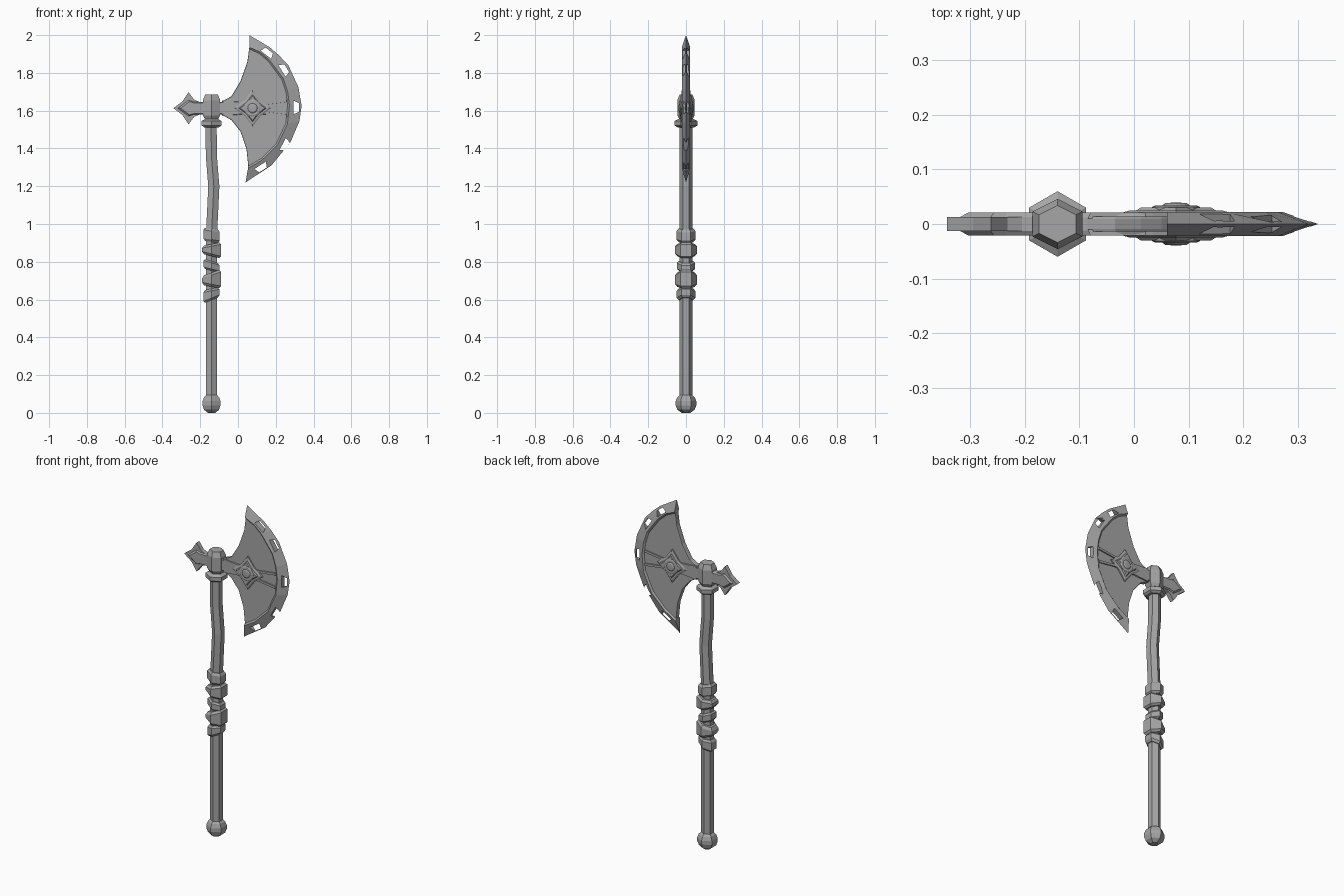
import bpy, bmesh, math
from mathutils import Vector

cube = bpy.data.objects.get("Cube")
if cube:
    bpy.data.objects.remove(cube)

steel = bpy.data.materials.new("plain_grey")
steel.use_nodes = True
GREY = (0.38, 0.38, 0.38, 1)
steel.diffuse_color = GREY
steel.node_tree.nodes["Principled BSDF"].inputs["Base Color"].default_value = GREY
HX, HEAD_Z = -0.14, 1.613       # handle axis, centre height of the head


def loft(name, rings):
    """Skin a list of equal-length rings and cap both ends."""
    bm = bmesh.new()
    rows = [[bm.verts.new(p) for p in ring] for ring in rings]
    n = len(rows[0])
    for a, b in zip(rows, rows[1:]):
        for i in range(n):
            j = (i + 1) % n
            bm.faces.new((a[i], a[j], b[j], b[i]))
    bm.faces.new(rows[0])
    bm.faces.new(rows[-1])
    bmesh.ops.recalc_face_normals(bm, faces=bm.faces)
    mesh = bpy.data.meshes.new(name)
    bm.to_mesh(mesh)
    bm.free()
    mesh.materials.append(steel)
    obj = bpy.data.objects.new(name, mesh)
    bpy.context.collection.objects.link(obj)
    return obj


def hex_ring(r, z, x=HX, tilt=0.0, sx=1.0):
    """Hexagon with corners on the y axis; tilt slopes it along x."""
    ring = []
    for k in range(6):
        a = math.radians(90 + 60 * k)
        dx = r * sx * math.cos(a)
        ring.append((x + dx, r * math.sin(a), z + tilt * dx))
    return ring


def plate(name, outline, levels):
    """Stack copies of an xz outline; levels are (y, scale about its centre)."""
    c = sum((Vector(p) for p in outline), Vector((0, 0))) / len(outline)
    rings = []
    for y, s in levels:
        pts = [c + (Vector(p) - c) * s for p in outline]
        rings.append([(p.x, y, p.y) for p in pts])
    return loft(name, rings)


def mirrored(half):
    """Complete an outline listed tip to tail as (x, height) about the head axis."""
    up = [(x, HEAD_Z + h) for x, h in half]
    down = [(x, HEAD_Z - h) for x, h in reversed(half) if h > 0]
    return up + down


# Handle with a slight bend
loft("handle", [hex_ring(0.034, z, x) for z, x in
                ((0.07, -0.14), (0.95, -0.14), (1.2, -0.128), (1.36, -0.141), (1.6, -0.143))])

# Pommel
loft("pommel", [hex_ring(r, z) for r, z in
                ((0.022, 0), (0.046, 0.017), (0.055, 0.04), (0.055, 0.062),
                 (0.046, 0.083), (0.03, 0.098))])

# Grip wraps: centre height, height, radius, lower and upper slope
wraps = [(0.94, 0.07, 0.05, -0.15, -0.15), (0.862, 0.064, 0.058, -0.25, 0.2),
         (0.778, 0.05, 0.048, -0.25, -0.3), (0.705, 0.075, 0.058, -0.2, 0.35),
         (0.627, 0.06, 0.049, 0.4, 0.2)]
for i, (z, h, r, lo, hi) in enumerate(wraps):
    loft(f"grip_wrap_{i + 1}", [
        hex_ring(r * 0.8, z - h / 2, tilt=lo), hex_ring(r, z - h * 0.32, tilt=lo),
        hex_ring(r, z + h * 0.32, tilt=hi), hex_ring(r * 0.8, z + h / 2, tilt=hi)])

# Collar under the head and the socket the head is mounted in
loft("collar", [hex_ring(r, z) for r, z in
                ((0.045, 1.512), (0.06, 1.522), (0.06, 1.545), (0.042, 1.555))])
loft("socket", [hex_ring(r, z, sx=1.15) for r, z in
                ((0.032, 1.55), (0.046, 1.575), (0.046, 1.655), (0.034, 1.685))])

# Rear spike: thin finned plate with a raised arrow and bar on it
fin = mirrored([(-0.342, 0), (-0.295, 0.035), (-0.262, 0.085), (-0.232, 0.045),
                (-0.2, 0.032), (HX, 0.032)])
plate("spike_fin", fin, [(-0.013, 1), (0.013, 1)])
arrow = mirrored([(-0.318, 0), (-0.262, 0.042), (-0.235, 0.034), (HX, 0.034)])
plate("spike_arrow", arrow, [(-0.021, 0.84), (-0.013, 1), (0.013, 1), (0.021, 0.84)])

# Neck between socket and blade
neck = mirrored([(HX, 0.03), (-0.08, 0.033), (-0.02, 0.037), (0.06, 0.03)])
plate("neck", neck, [(-0.021, 0.9), (-0.012, 1), (0.012, 1), (0.021, 0.9)])

# Blade: recessed panel and tapered cutting edge share the inner arc
inner = [(0.06, 1.936), (0.118, 1.91), (0.167, 1.868), (0.24, 1.77), (0.272, 1.63),
         (0.262, 1.53), (0.21, 1.42), (0.125, 1.337), (0.053, 1.295)]
outer = [(0.06, 2.0), (0.167, 1.936), (0.215, 1.895), (0.267, 1.84), (0.337, 1.625),
         (0.325, 1.544), (0.278, 1.433), (0.177, 1.31), (0.04, 1.22)]
outer.insert(4, (0.32, 1.724))
inner.insert(4, (0.263, 1.70))
back = [(0.055, 1.30), (0.045, 1.396), (0.013, 1.49), (-0.035, 1.55), (-0.085, 1.578),
        (-0.085, 1.648), (-0.035, 1.676), (0.013, 1.756), (0.05, 1.86)]
plate("blade_panel", inner + back, [(-0.014, 0.985), (-0.009, 1), (0.009, 1), (0.014, 0.985)])

hub = Vector((0.0, HEAD_Z))
rings = []
for pi, po in zip(inner, outer):
    step = (hub - Vector(pi)).normalized() * 0.012
    if pi in (inner[0], inner[-1]):
        step = Vector((0, step.y))
    rx, rz = Vector(pi) + step
    rings.append([(rx, -0.012, rz), (pi[0], -0.022, pi[1]), (po[0], 0, po[1]),
                  (pi[0], 0.022, pi[1]), (rx, 0.012, rz)])
edge = loft("cutting_edge", rings)

# Slots through the cutting edge: position and direction along the arc
slots = [(0.157, 1.908, -38), (0.246, 1.818, -58), (0.308, 1.617, -90),
         (0.25, 1.417, -118), (0.125, 1.298, -147)]
for x, z, deg in slots:
    t = Vector((math.cos(math.radians(deg)), math.sin(math.radians(deg))))
    out = Vector((-t.y, t.x))
    quad = [Vector((x, z)) + t * a + out * b for a, b in
            ((-0.036, -0.015), (0.036, -0.015), (0.024, 0.014), (-0.024, 0.014))]
    cutter = plate("slot_cutter", quad, [(-0.1, 1), (0.1, 1)])
    cutter.hide_render = True
    mod = edge.modifiers.new("slot", 'BOOLEAN')
    mod.operation, mod.solver, mod.object = 'DIFFERENCE', 'EXACT', cutter
    bpy.context.view_layer.objects.active = edge
    bpy.ops.object.modifier_apply(modifier=mod.name)
    bpy.data.objects.remove(cutter)

# Ornaments, repeated on both faces of the blade
BX = 0.077
star = []
for k in range(8):
    r = 0.098 if k % 2 == 0 else 0.06
    a = math.radians(45 * k)
    star.append((BX + r * math.cos(a), HEAD_Z + r * math.sin(a)))
for side, s in (("front", -1), ("back", 1)):
    for end, v in (("upper", 1), ("lower", -1)):
        rib = [(-0.085, 0.04), (0.0, 0.032), (0.15, 0.032), (0.262, 0.047),
               (0.262, 0.033), (0.15, 0.019), (0.0, 0.019), (-0.085, 0.026)]
        plate(f"{side}_{end}_rib", [(x, HEAD_Z + v * h) for x, h in rib],
              [(s * 0.01, 1), (s * 0.021, 0.97)])
    plate(f"{side}_star", star,
          [(s * 0.01, 1), (s * 0.021, 1), (s * 0.025, 0.86), (s * 0.025, 0.74), (s * 0.03, 0.66)])
    disc = [(BX + 0.044 * math.cos(k * math.pi / 8), HEAD_Z + 0.044 * math.sin(k * math.pi / 8))
            for k in range(16)]
    plate(f"{side}_boss", disc,
          [(s * 0.02, 1), (s * 0.031, 1), (s * 0.034, 0.86), (s * 0.034, 0.58),
           (s * 0.038, 0.45), (s * 0.039, 0.2)])
